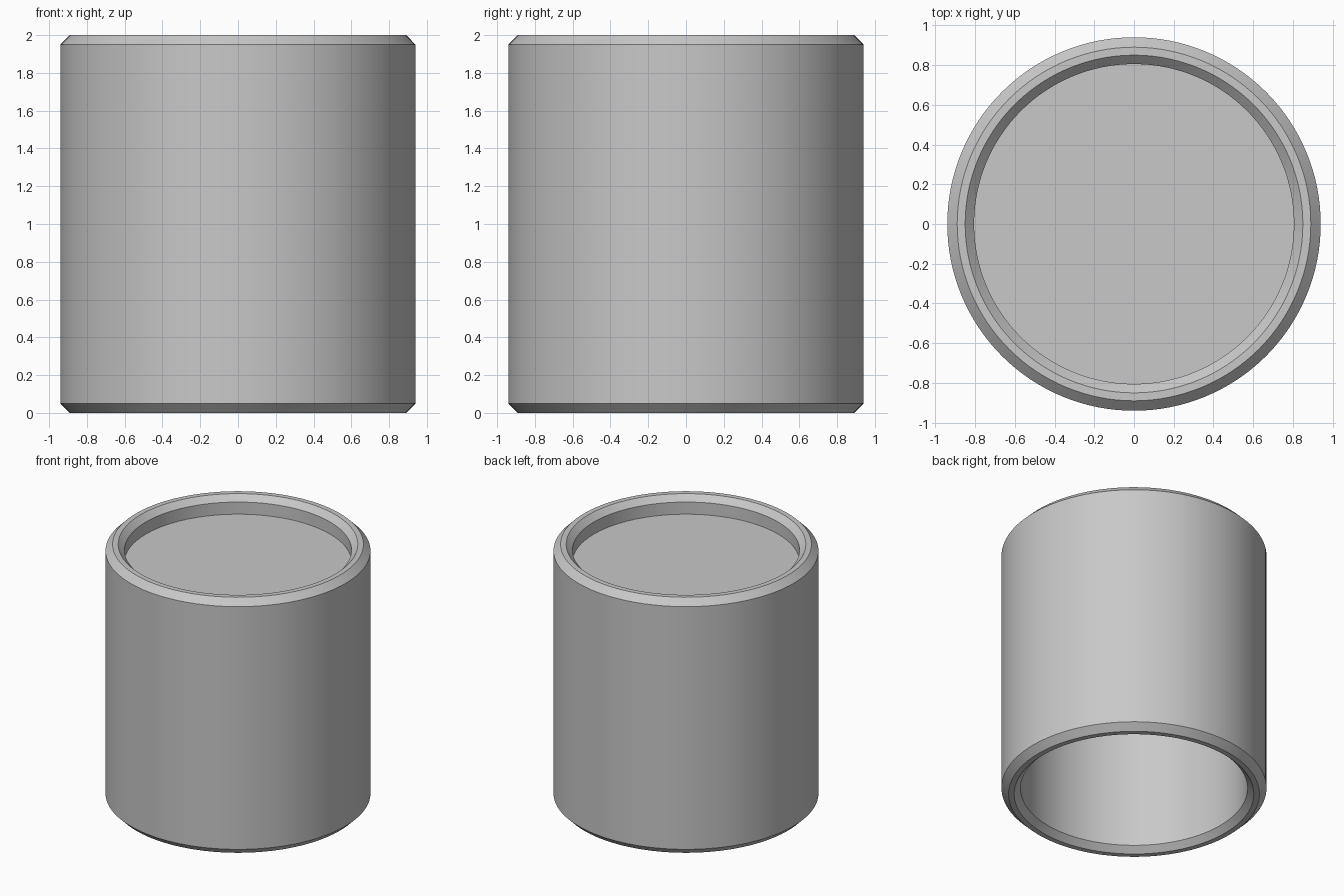
import bpy
import bmesh
import math

cube = bpy.data.objects.get("Cube")
if cube:
    bpy.data.objects.remove(cube, do_unlink=True)

# Plain grey for the whole part
grey = bpy.data.materials.new("plain_grey")
grey.use_nodes = True
colour = (0.58, 0.58, 0.58, 1)
grey.diffuse_color = colour
grey.node_tree.nodes["Principled BSDF"].inputs["Base Color"].default_value = colour

OUTER, INNER, BEVEL, HEIGHT = 0.94, 0.805, 0.045, 2.0
FLOOR_TOP, FLOOR_BOTTOM = 1.86, 1.73

# Half section, from the recessed top, over the rims, to the inside
profile = [
    (0, FLOOR_TOP),
    (INNER, FLOOR_TOP),
    (INNER, HEIGHT - BEVEL),
    (INNER + BEVEL, HEIGHT),
    (OUTER - 0.05, HEIGHT),
    (OUTER, HEIGHT - 0.05),
    (OUTER, 0.05),
    (OUTER - 0.05, 0),
    (INNER + BEVEL, 0),
    (INNER, BEVEL),
    (INNER, FLOOR_BOTTOM),
    (0, FLOOR_BOTTOM),
]

# Revolve the section around the upright axis
bm = bmesh.new()
verts = [bm.verts.new((r, 0, z)) for r, z in profile]
edges = [bm.edges.new(pair) for pair in zip(verts, verts[1:])]
bmesh.ops.spin(bm, geom=verts + edges, cent=(0, 0, 0), axis=(0, 0, 1),
               angle=math.tau, steps=128, use_merge=True)
bmesh.ops.remove_doubles(bm, verts=bm.verts, dist=0.0001)
bmesh.ops.dissolve_degenerate(bm, edges=bm.edges, dist=0.0001)
bmesh.ops.recalc_face_normals(bm, faces=bm.faces)

mesh = bpy.data.meshes.new("hollow_cylinder")
bm.to_mesh(mesh)
bm.free()
mesh.materials.append(grey)
body = bpy.data.objects.new("hollow_cylinder", mesh)
bpy.context.collection.objects.link(body)

# Smooth round walls with sharp rims
bpy.ops.object.select_all(action="DESELECT")
body.select_set(True)
bpy.context.view_layer.objects.active = body
bpy.ops.object.shade_smooth_by_angle(angle=math.radians(30))
